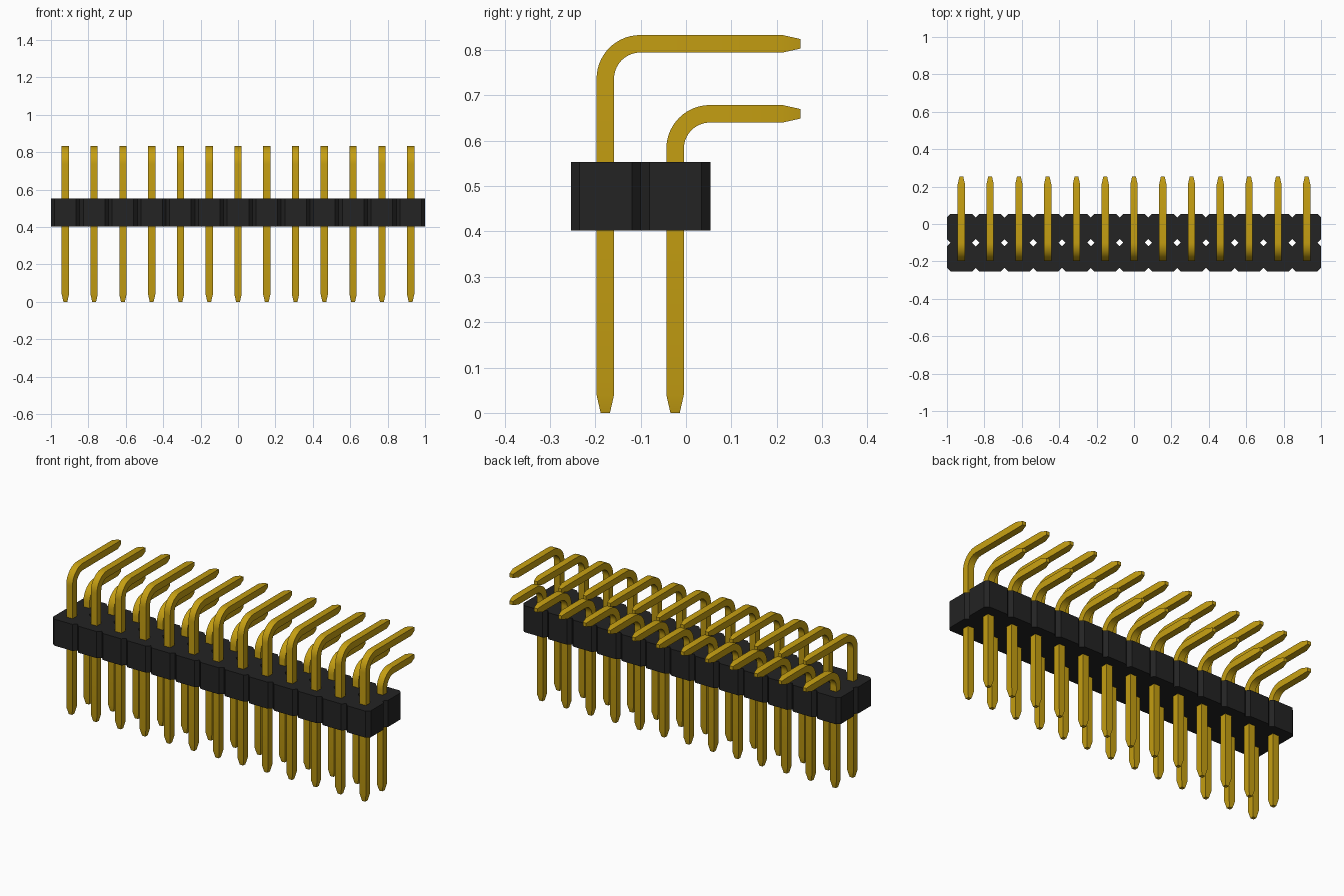
import bpy, bmesh, math
from mathutils import Vector

cube = bpy.data.objects.get("Cube")
if cube:
    bpy.data.objects.remove(cube, do_unlink=True)

COLUMNS = 13
PITCH = 2 / COLUMNS
CHAMFER = PITCH / 8
BODY_Y = -0.1
BODY_BOTTOM, BODY_TOP = 0.402, 0.553
PIN_HALF = 0.0193
TIP_HALF = 0.0103
TIP_LENGTH = 0.04
PIN_END = 0.253
BEND = PITCH / 2
BEND_STEPS = 14


def make_material(name, colour):
    mat = bpy.data.materials.new(name)
    mat.use_nodes = True
    mat.diffuse_color = colour
    bsdf = next(n for n in mat.node_tree.nodes if n.type == 'BSDF_PRINCIPLED')
    bsdf.inputs["Base Color"].default_value = colour
    return mat


black = make_material("black plastic", (0.017, 0.017, 0.017, 1))
gold = make_material("gold metal", (0.56, 0.345, 0.006, 1))


def finish(bm, name, mat):
    bmesh.ops.recalc_face_normals(bm, faces=bm.faces)
    mesh = bpy.data.meshes.new(name)
    bm.to_mesh(mesh)
    bm.free()
    mesh.materials.append(mat)
    obj = bpy.data.objects.new(name, mesh)
    bpy.context.collection.objects.link(obj)
    return obj


def column_x(i):
    return (i - (COLUMNS - 1) / 2) * PITCH


# Housing: joined grid of chamfered square cells, leaving diamond gaps
def make_housing():
    bm = bmesh.new()
    h, c = PITCH / 2, PITCH / 2 - CHAMFER
    octagon = [(h, -c), (h, c), (c, h), (-c, h), (-h, c), (-h, -c), (-c, -h), (c, -h)]
    for i in range(COLUMNS):
        for row in (-0.5, 0.5):
            bm.faces.new([bm.verts.new((column_x(i) + x, BODY_Y + row * PITCH + y, BODY_BOTTOM))
                          for x, y in octagon])
    bmesh.ops.remove_doubles(bm, verts=bm.verts, dist=0.0005)
    result = bmesh.ops.extrude_face_region(bm, geom=bm.faces[:], use_keep_orig=True)
    top = [g for g in result["geom"] if isinstance(g, bmesh.types.BMVert)]
    bmesh.ops.translate(bm, verts=top, vec=(0, 0, BODY_TOP - BODY_BOTTOM))
    return finish(bm, "housing", black)


# Bent square pin: square rings swept up, around the bend and back
def make_pin_mesh(name, y, height):
    rings = [((y, 0), 0, TIP_HALF), ((y, TIP_LENGTH), 0, PIN_HALF)]
    for k in range(BEND_STEPS + 1):
        a = math.pi / 2 * k / BEND_STEPS
        centre = (y + BEND * (1 - math.cos(a)), height - BEND * (1 - math.sin(a)))
        rings.append((centre, a, PIN_HALF))
    rings += [((PIN_END - TIP_LENGTH, height), math.pi / 2, PIN_HALF),
              ((PIN_END, height), math.pi / 2, TIP_HALF)]
    bm = bmesh.new()
    loops = []
    for (cy, cz), a, half in rings:
        side = Vector((0, math.cos(a), -math.sin(a)))
        loops.append([bm.verts.new(Vector((sx * half, cy, cz)) + side * sy * half)
                      for sx, sy in ((-1, -1), (1, -1), (1, 1), (-1, 1))])
    for low, high in zip(loops, loops[1:]):
        for j in range(4):
            k = (j + 1) % 4
            bm.faces.new((low[j], low[k], high[k], high[j]))
    bm.faces.new(loops[0])
    bm.faces.new(loops[-1])
    return finish(bm, name, gold)


make_housing()

# Two rows of pins: tall at the front, short at the back
for label, row, height in (("front_pin", -0.5, 0.8138), ("back_pin", 0.5, 0.6595)):
    first = make_pin_mesh(label, BODY_Y - 0.001 + row * PITCH, height)
    bpy.ops.object.select_all(action='DESELECT')
    first.select_set(True)
    bpy.context.view_layer.objects.active = first
    bpy.ops.object.shade_smooth_by_angle(angle=math.radians(15))
    first.location.x = column_x(0)
    for i in range(1, COLUMNS):
        pin = first.copy()
        pin.name = f"{label}_{i + 1}"
        pin.location.x = column_x(i)
        bpy.context.collection.objects.link(pin)
